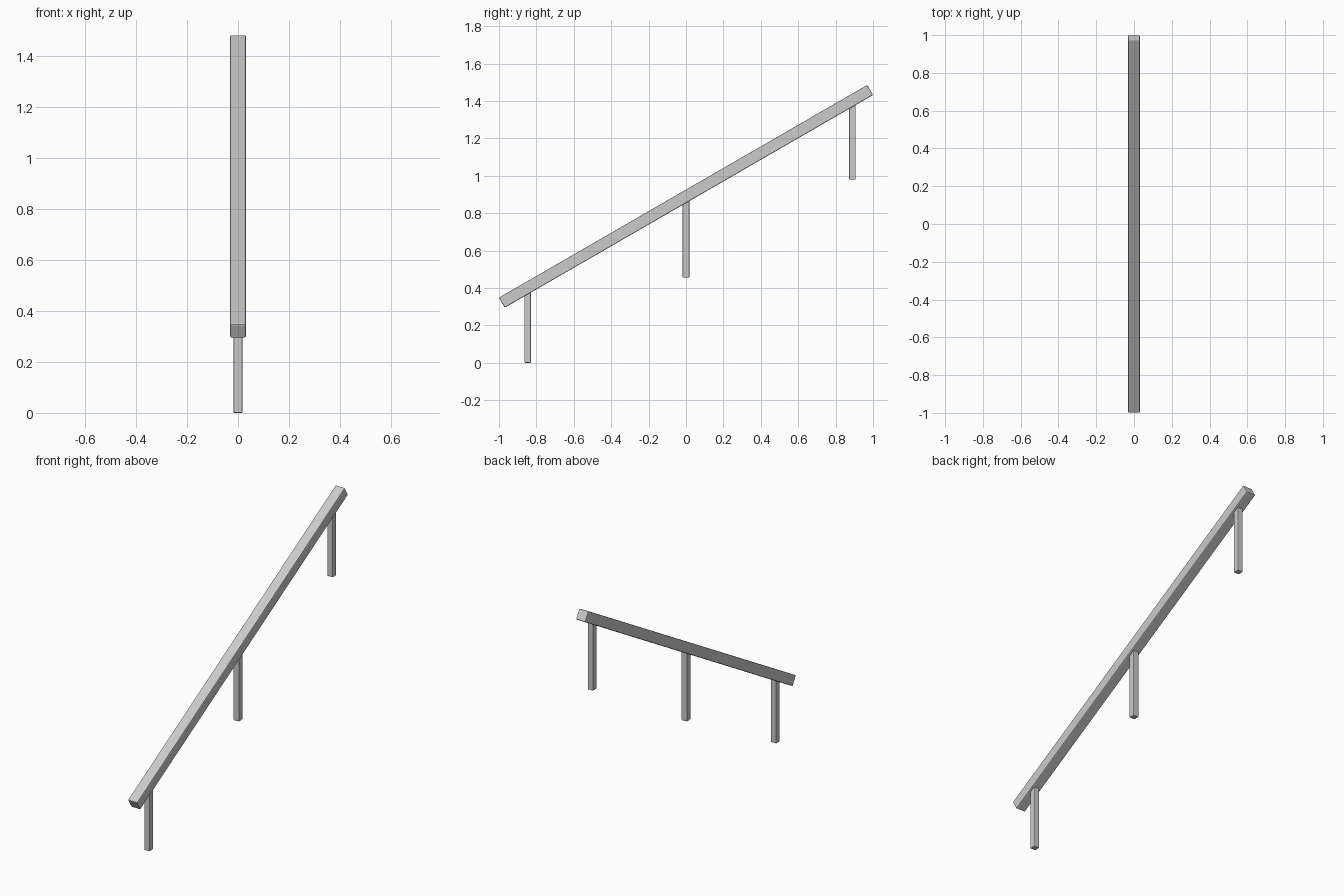
import bpy, math

if "Cube" in bpy.data.objects:
    bpy.data.objects.remove(bpy.data.objects["Cube"])

SLOPE = math.radians(30)
RAIL_Z = 0.89      # rail centre height
T = 0.062          # rail thickness


def box(name, loc, size, bevel, tilt=0.0):
    bpy.ops.mesh.primitive_cube_add(size=1, location=loc)
    ob = bpy.context.object
    ob.name = name
    ob.scale = size
    bpy.ops.object.transform_apply(location=False, rotation=False, scale=True)
    ob.rotation_euler.x = tilt
    mod = ob.modifiers.new("soft_edges", 'BEVEL')
    mod.width = bevel
    mod.segments = 2
    return ob


# Sloping handrail
length = (2.0 - T * math.sin(SLOPE)) / math.cos(SLOPE)
box("handrail", (0, 0, RAIL_Z), (T, length, T), 0.005, SLOPE)

# Upright posts, tops tucked into the rail
for name, y, bottom in (("lower_post", -0.847, 0.0),
                        ("middle_post", 0.0, 0.455),
                        ("upper_post", 0.89, 0.98)):
    top = RAIL_Z + y * math.tan(SLOPE) - 0.015
    box(name, (0, y, (top + bottom) / 2), (0.035, 0.035, top - bottom), 0.003)
